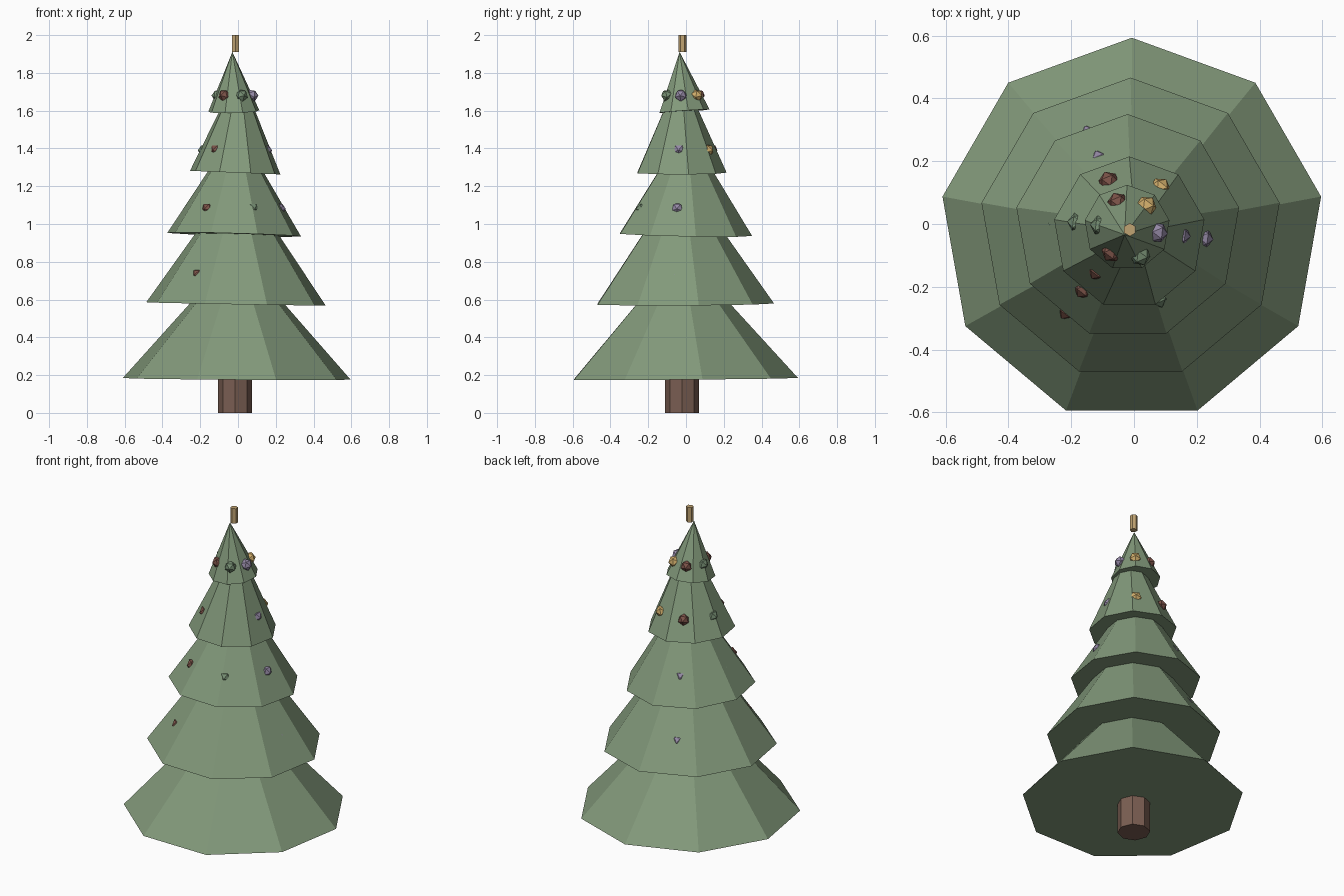
import bpy, math
from mathutils import Vector

if "Cube" in bpy.data.objects:
    bpy.data.objects.remove(bpy.data.objects["Cube"])


def material(name, rgb):
    m = bpy.data.materials.new(name)
    m.diffuse_color = (*rgb, 1)
    m.use_nodes = True
    m.node_tree.nodes["Principled BSDF"].inputs["Base Color"].default_value = m.diffuse_color
    return m


FOLIAGE = material("foliage_green", (0.225, 0.32, 0.197))
BARK = material("bark_brown", (0.195, 0.112, 0.084))
TIP = material("tip_gold", (0.53, 0.37, 0.17))
GOLD = material("bauble_gold", (0.65, 0.43, 0.15))
RED = material("bauble_red", (0.20, 0.085, 0.065))
PURPLE = material("bauble_purple", (0.30, 0.25, 0.38))
GREEN = material("bauble_green", (0.18, 0.27, 0.17))


def finish(name, mat):
    ob = bpy.context.object
    ob.name = name
    ob.data.materials.append(mat)
    return ob


def cone(name, mat, sides, r, x, y, z, h, top=0.0, slope=(0, 0)):
    # slope = rise of the base along x and y; pivots about the base centre
    rot = (math.atan(slope[1]), -math.atan(slope[0]), 0)
    bpy.ops.mesh.primitive_cone_add(vertices=sides, radius1=r, radius2=top, depth=h)
    ob = finish(name, mat)
    for v in ob.data.vertices:
        v.co.z += h / 2
    ob.location = (x, y, z)
    ob.rotation_euler = rot
    return ob


# Trunk
cone("trunk", BARK, 8, 0.09, -0.015, -0.02, 0, 0.3, top=0.09)

# Foliage tiers: radius, x, y, base z, height, base slope
tiers = [
    (0.612, -0.007, -0.019, 0.18, 0.68, (-0.007, 0.008)),
    (0.482, -0.011, -0.016, 0.577, 0.69, (-0.018, 0.005)),
    (0.360, -0.020, -0.010, 0.944, 0.57, (-0.028, -0.02)),
    (0.243, -0.015, -0.028, 1.272, 0.54, (-0.04, 0.0)),
    (0.137, -0.022, -0.012, 1.597, 0.315, (0.025, 0.07)),
]
for i, (r, x, y, z, h, s) in enumerate(tiers):
    cone(f"foliage_tier_{i + 1}", FOLIAGE, 9, r, x, y, z, h, slope=s)

# Topper
cone("topper", TIP, 6, 0.021, -0.013, -0.018, 1.91, 0.09, top=0.021)

# Baubles: half-sunk icosahedra in rings of six, one corner facing out
R = 0.034
rings = [(1.68, 0.125), (1.39, 0.198), (1.08, 0.271), (0.73, 0.357)]
for k, (z, reach) in enumerate(rings):
    colours = [PURPLE, GOLD, RED if k < 2 else PURPLE, GREEN, RED, GREEN]
    for j, mat in enumerate(colours):
        a = math.radians(60 * j - 7)
        d = Vector((math.cos(a), math.sin(a), 0))
        pos = Vector((-0.016, -0.016, z)) + d * (reach - R)
        bpy.ops.mesh.primitive_ico_sphere_add(
            subdivisions=1, radius=R, location=pos, rotation=(0, math.pi / 2, a))
        finish(f"bauble_{k + 1}_{j + 1}", mat)
